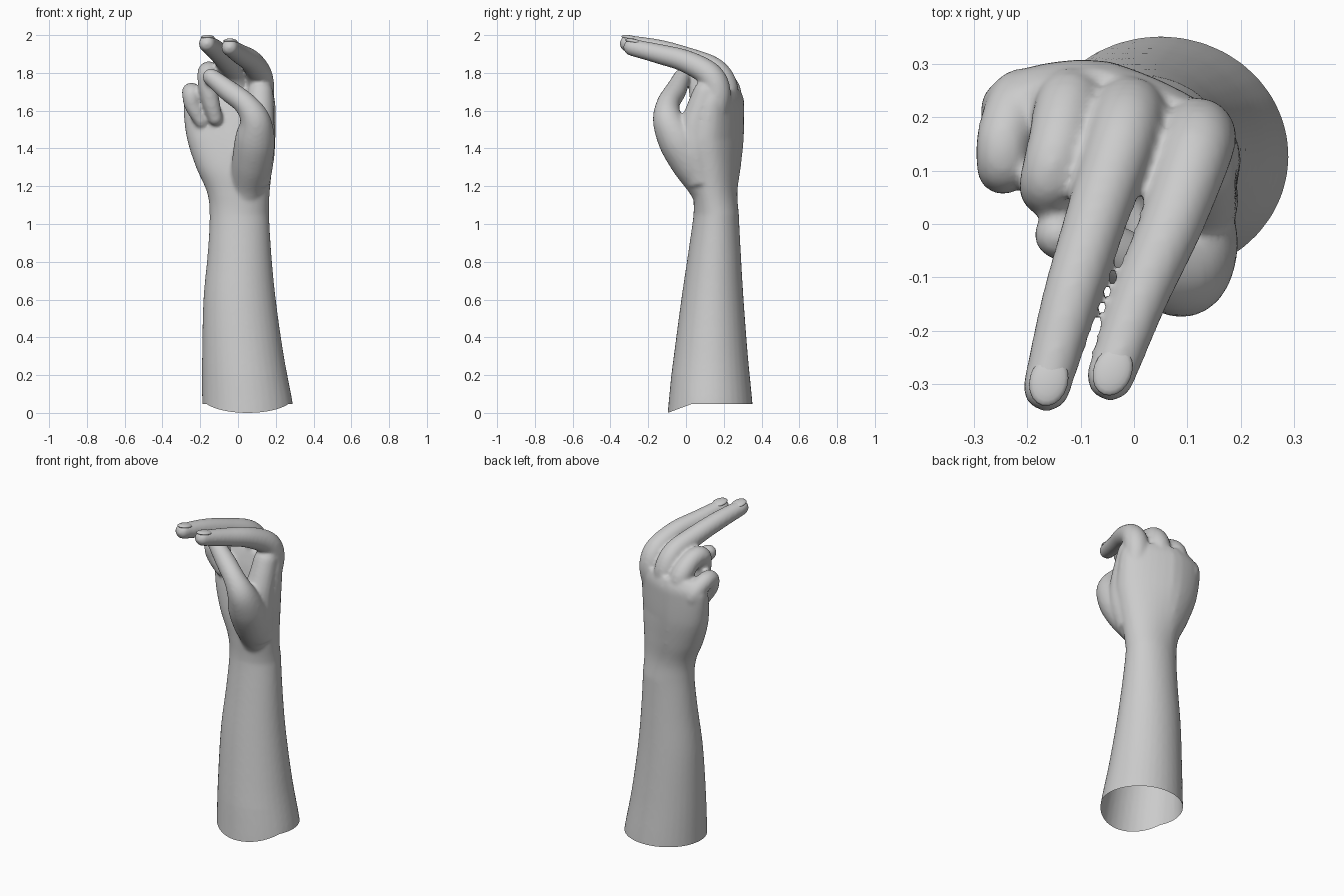
import bpy, bmesh, math
from mathutils import Vector

if "Cube" in bpy.data.objects:
    bpy.data.objects.remove(bpy.data.objects["Cube"])

bm = bmesh.new()


def spline(pts, steps=6):
    """Catmull-Rom interpolation of equal-length tuples."""
    v = [Vector(p) for p in pts]
    v = [2 * v[0] - v[1]] + v + [2 * v[-1] - v[-2]]
    out = []
    for i in range(1, len(v) - 2):
        a, b, c, d = v[i - 1:i + 3]
        for s in range(steps):
            t = s / steps
            out.append(0.5 * (2 * b + (c - a) * t + (2 * a - 5 * b + 4 * c - d) * t * t
                              + (3 * b - a - 3 * c + d) * t ** 3))
    return out + [v[-2]]


def loft(rings):
    rows = [[bm.verts.new(p) for p in r] for r in rings]
    n = len(rows[0])
    for a, b in zip(rows, rows[1:]):
        for i in range(n):
            j = (i + 1) % n
            bm.faces.new((a[i], a[j], b[j], b[i]))
    bm.faces.new(rows[0][::-1])
    bm.faces.new(rows[-1])


def tube(pts, n=20):
    """Round tube through (x, y, z, radius) points with a domed tip."""
    path = spline(pts)
    stations = []
    for i, p in enumerate(path):
        d = (path[min(i + 1, len(path) - 1)] - path[max(i - 1, 0)]).to_3d().normalized()
        stations.append((p.to_3d(), d, p[3]))
    c, d, r = stations[-1]
    for k in range(1, 6):
        a = math.pi / 2 * k / 5.4
        stations.append((c + d * r * math.sin(a), d, r * math.cos(a)))
    rings, side = [], Vector((1, 0, 0))
    for c, d, r in stations:
        side = (side - d * side.dot(d)).normalized()
        up = d.cross(side)
        rings.append([c + r * (side * math.cos(math.tau * i / n) + up * math.sin(math.tau * i / n))
                      for i in range(n)])
    loft(rings)


# Forearm and palm: z, x min, x max, y min, y max
sections = [(-0.10, -0.19, 0.305, -0.115, 0.36), (0.05, -0.19, 0.29, -0.097, 0.352),
            (0.30, -0.19, 0.243, -0.065, 0.328), (0.60, -0.183, 0.20, -0.025, 0.305),
            (0.85, -0.16, 0.176, 0.012, 0.29), (1.05, -0.15, 0.165, 0.04, 0.28),
            (1.17, -0.165, 0.168, 0.045, 0.277), (1.30, -0.222, 0.182, 0.05, 0.292),
            (1.45, -0.27, 0.198, 0.075, 0.307), (1.60, -0.288, 0.20, 0.11, 0.31),
            (1.66, -0.275, 0.195, 0.13, 0.307), (1.71, -0.22, 0.18, 0.15, 0.29)]
rings = []
for z, x0, x1, y0, y1 in spline(sections):
    blend = min(max((z - 1.05) / 0.4, 0), 1)
    e = 1 - 0.15 * blend
    ring = []
    for i in range(36):
        ca, sa = math.cos(math.tau * i / 36), math.sin(math.tau * i / 36)
        x = (x0 + x1) / 2 + (x1 - x0) / 2 * math.copysign(abs(ca) ** e, ca)
        y = (y0 + y1) / 2 + (y1 - y0) / 2 * math.copysign(abs(sa) ** e, sa)
        # the back of the hand turns forward on the thumb side
        ring.append((x, y - 0.33 * blend * max(0, x + 0.06), z))
    rings.append(ring)
loft(rings)

# Fingers, thumb and the web beside the thumb
index = [(0.11, 0.15, 1.58, 0.07), (0.12, 0.165, 1.70, 0.072), (0.113, 0.125, 1.79, 0.068),
         (0.07, 0.0, 1.861, 0.06), (0.01, -0.14, 1.90, 0.053), (-0.044, -0.287, 1.935, 0.045)]
middle = [(-0.01, 0.20, 1.62, 0.07), (-0.01, 0.205, 1.73, 0.069), (-0.027, 0.145, 1.82, 0.064),
          (-0.075, 0.0, 1.88, 0.058), (-0.122, -0.15, 1.925, 0.053), (-0.164, -0.307, 1.955, 0.045)]
ring_f = [(-0.10, 0.20, 1.56, 0.055), (-0.12, 0.23, 1.70, 0.063), (-0.142, 0.15, 1.79, 0.058),
          (-0.16, 0.08, 1.80, 0.055), (-0.16, 0.065, 1.73, 0.051), (-0.142, 0.07, 1.64, 0.046),
          (-0.12, 0.085, 1.56, 0.039)]
little = [(-0.18, 0.19, 1.50, 0.045), (-0.21, 0.235, 1.62, 0.058), (-0.242, 0.17, 1.69, 0.052),
          (-0.246, 0.11, 1.69, 0.05), (-0.24, 0.105, 1.63, 0.045), (-0.195, 0.115, 1.545, 0.037)]
thumb = [(0.04, 0.145, 1.08, 0.075), (0.055, 0.10, 1.21, 0.095), (0.075, 0.025, 1.33, 0.107),
         (0.09, -0.045, 1.45, 0.106), (0.09, -0.095, 1.55, 0.082), (0.04, -0.095, 1.635, 0.062),
         (-0.05, -0.055, 1.705, 0.057), (-0.142, -0.02, 1.778, 0.046)]
web = [(0.08, 0.09, 1.22, 0.09), (0.095, 0.05, 1.38, 0.10), (0.105, 0.05, 1.50, 0.09),
       (0.115, 0.075, 1.60, 0.077), (0.118, 0.105, 1.69, 0.07)]
for digit in (index, middle, ring_f, little, thumb, web):
    tube(digit)

# Fuse everything into one smooth skin
bmesh.ops.recalc_face_normals(bm, faces=bm.faces)
mesh = bpy.data.meshes.new("hand_and_forearm")
bm.to_mesh(mesh)
bm.free()
hand = bpy.data.objects.new("hand_and_forearm", mesh)
bpy.context.collection.objects.link(hand)
bpy.context.view_layer.objects.active = hand
hand.select_set(True)
rm = hand.modifiers.new("fuse", 'REMESH')
rm.mode = 'VOXEL'
rm.voxel_size = 0.01
sm = hand.modifiers.new("soften", 'SMOOTH')
sm.factor = 0.5
sm.iterations = 8
for m in ("fuse", "soften"):
    bpy.ops.object.modifier_apply(modifier=m)

# Open lower end, its rim dipping at the front
bm = bmesh.new()
bm.from_mesh(hand.data)
bmesh.ops.bisect_plane(bm, geom=bm.verts[:] + bm.edges[:] + bm.faces[:], plane_co=(0, 0, 0.047),
                       plane_no=(0, 0, 1), clear_inner=True)
for v in bm.verts:
    if v.co.z < 0.2:
        v.co.z -= 0.047 * max(0, (0.03 - v.co.y) / 0.127) * (0.2 - v.co.z) / 0.153
for f in bm.faces:
    f.smooth = True
bm.to_mesh(hand.data)
bm.free()


# Fingernails: thin shells set into the backs of the fingertips
def nail(name, loc, direction, normal, size):
    bpy.ops.mesh.primitive_uv_sphere_add(segments=20, ring_count=10, location=loc)
    ob = bpy.context.object
    ob.name = name
    y = Vector(direction).normalized()
    x = y.cross(Vector(normal)).normalized()
    axes = [x, y, x.cross(y)]
    for v in ob.data.vertices:
        v.co = sum((axes[k] * v.co[k] * size[k] for k in range(3)), Vector())
    bpy.ops.object.shade_smooth()


nail("index_nail", (-0.04, -0.276, 1.967), (-0.35, -0.93, 0.16), (0, 0.2, 1), (0.036, 0.048, 0.013))
nail("middle_nail", (-0.16, -0.295, 1.986), (-0.25, -0.95, 0.16), (0, 0.2, 1), (0.036, 0.048, 0.013))
